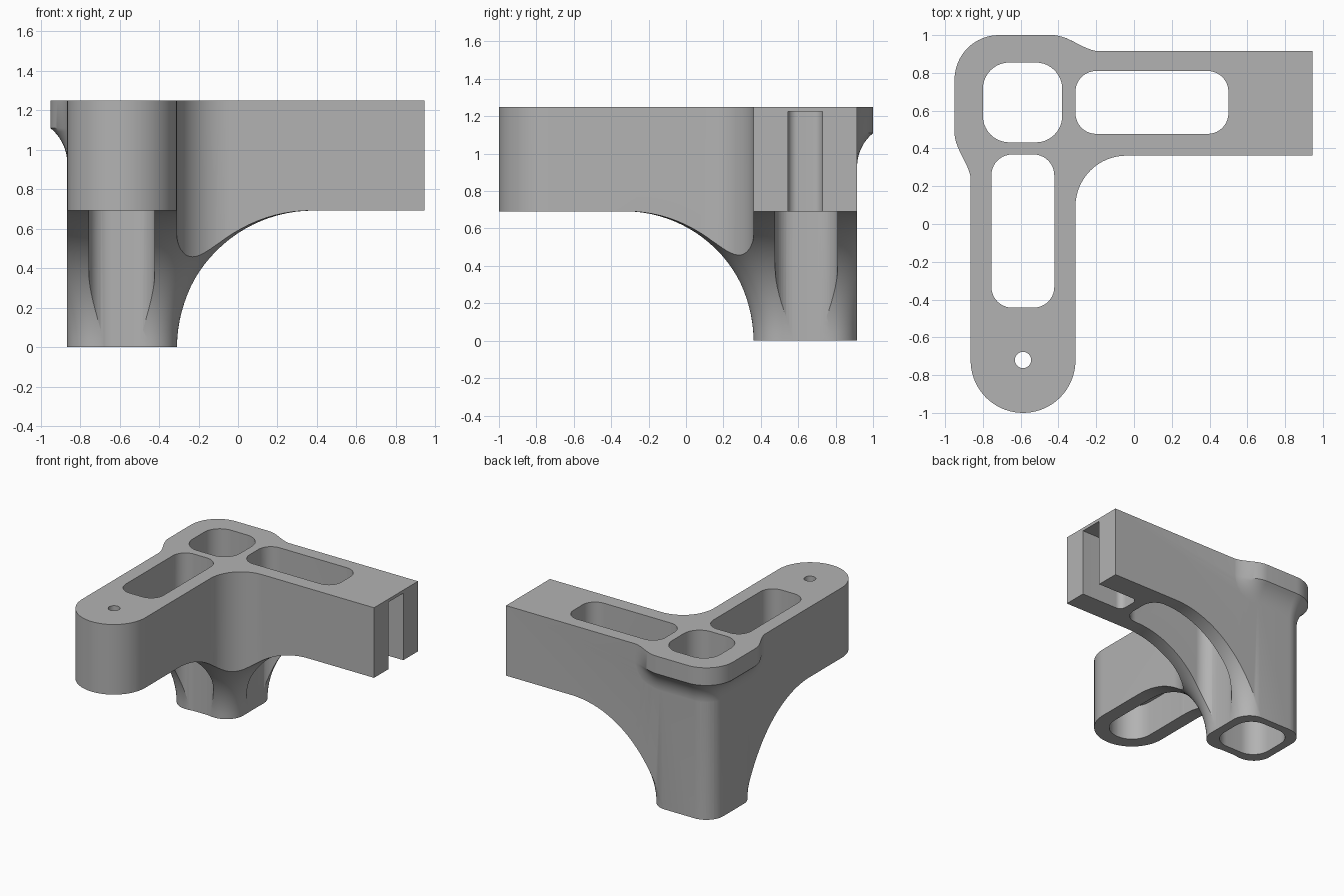
import bpy, bmesh
from math import pi, cos, sin, sqrt, radians

cube = bpy.data.objects.get("Cube")
if cube:
    bpy.data.objects.remove(cube)

grey = bpy.data.materials.new("plain grey")
grey.use_nodes = True
colour = (0.45, 0.45, 0.45, 1)
grey.diffuse_color = colour
grey.node_tree.nodes["Principled BSDF"].inputs["Base Color"].default_value = colour

# Main sizes
LEFT, BACK = -0.865, 0.915          # outer faces of the post
INNER_X, INNER_Y = -0.31, 0.362     # inner faces of the post
END_X, TOP, ARM_Z = 0.945, 1.25, 0.692
ROUND = 0.15                        # post corner radius


def arc(cx, cy, r, start, end, n=16):
    """Points on an arc, angles in degrees."""
    angles = [radians(start + (end - start) * i / n) for i in range(n + 1)]
    return [(cx + r * cos(a), cy + r * sin(a)) for a in angles]


def rounded_rect(x0, x1, y0, y1, r, n=10):
    return (arc(x1 - r, y1 - r, r, 0, 90, n) + arc(x0 + r, y1 - r, r, 90, 180, n)
            + arc(x0 + r, y0 + r, r, 180, 270, n) + arc(x1 - r, y0 + r, r, 270, 360, n))


def loft(name, sections):
    """Closed solid through (z, outline) sections of equal point count."""
    bm = bmesh.new()
    rings = [[bm.verts.new((x, y, z)) for x, y in pts] for z, pts in sections]
    for low, high in zip(rings, rings[1:]):
        for i in range(len(low)):
            j = (i + 1) % len(low)
            bm.faces.new((low[i], low[j], high[j], high[i]))
    bm.faces.new(rings[0][::-1])
    bm.faces.new(rings[-1])
    bmesh.ops.recalc_face_normals(bm, faces=bm.faces[:])
    mesh = bpy.data.meshes.new(name)
    bm.to_mesh(mesh)
    bm.free()
    mesh.materials.append(grey)
    ob = bpy.data.objects.new(name, mesh)
    bpy.context.collection.objects.link(ob)
    return ob


def prism(name, outline, z0, z1):
    return loft(name, [(z0, outline), (z1, outline)])


def combine(target, tool, operation):
    """Boolean the tool into the target and drop the tool."""
    mod = target.modifiers.new(operation, 'BOOLEAN')
    mod.operation, mod.solver, mod.object = operation, 'EXACT', tool
    graph = bpy.context.evaluated_depsgraph_get()
    graph.update()
    mesh = bpy.data.meshes.new_from_object(target.evaluated_get(graph))
    target.modifiers.clear()
    target.data = mesh
    bpy.data.objects.remove(tool)


# L-shaped bracket in plan: square-ended arm, rounded arm, inside fillet
arm_r = (INNER_X - LEFT) / 2
mid_x = LEFT + arm_r
fillet = 0.27
outline = [(END_X, INNER_Y), (END_X, BACK)]
outline += arc(LEFT + ROUND, BACK - ROUND, ROUND, 90, 180)
outline += arc(mid_x, arm_r - 1, arm_r, 180, 360, 36)
outline += arc(INNER_X + fillet, INNER_Y - fillet, fillet, 180, 90)
bracket = prism("corner_bracket", outline, 0, TOP)


# Flared post: rounded square growing along a concave quarter circle
def post_section(grow):
    g = grow + 0.001
    return rounded_rect(LEFT - g, INNER_X + g, INNER_Y - g, BACK + g, ROUND + g, 16)


sections = [(-0.05, post_section(0))]
for i in range(25):
    t = pi / 2 * i / 24
    sections.append((ARM_Z * sin(t), post_section(ARM_Z * (1 - cos(t)))))
sections += [(ARM_Z, post_section(3)), (TOP + 0.1, post_section(3))]
combine(bracket, loft("flare", sections), 'INTERSECT')


# Corner lip: bulge that fades into both outer faces, coved underneath
def lip_section(d):
    flat, fade, eps, n = 0.43, 0.695, 0.002, 14
    side = []                       # distance along face, distance out from it
    for i in range(n + 1):
        t = i / n
        side.append((fade + (flat - fade) * t,
                     (d + eps) * (1 - cos(pi * t)) / 2 - eps))
    back = [(LEFT + u, BACK + v) for u, v in side]
    left = [(LEFT - v, BACK - u) for u, v in reversed(side)]
    return back + arc(LEFT + ROUND, BACK - ROUND, ROUND + d, 90, 180) + left


cove, lip_z, cove_z = 0.233, 1.11, 0.93
sections = [(cove_z - 0.01, lip_section(-0.001))]
for i in range(1, 11):
    h = (lip_z - cove_z) * i / 10
    sections.append((cove_z + h, lip_section(cove - sqrt(cove ** 2 - h ** 2))))
sections.append((TOP, lip_section(0.085)))
combine(bracket, loft("corner_lip", sections), 'UNION')

# Through pockets, end slot, underside recess and screw hole
cutters = [
    ("post_pocket", rounded_rect(-0.80, -0.38, 0.432, 0.855, 0.14), -0.1, 1.4),
    ("arm_pocket", rounded_rect(-0.31, 0.50, 0.477, 0.81, 0.11), -0.1, 1.4),
    ("front_pocket", rounded_rect(-0.755, -0.422, -0.443, 0.368, 0.11), -0.1, 1.4),
    ("end_slot", rounded_rect(0.58, 1.2, 0.545, 0.73, 0.05), 0.5, 1.225),
    ("under_recess", rounded_rect(-0.755, -0.422, -0.89, -0.2, 0.165), 0.5, 0.97),
    ("screw_hole", arc(mid_x, -0.72, 0.043, 0, 345, 23), 0.5, 1.4),
]
for name, pts, z0, z1 in cutters:
    combine(bracket, prism(name, pts, z0, z1), 'DIFFERENCE')

# Smooth rounded walls, keep the machined edges sharp
bpy.ops.object.select_all(action='DESELECT')
bracket.select_set(True)
bpy.context.view_layer.objects.active = bracket
bpy.ops.object.shade_smooth_by_angle(angle=radians(30))
